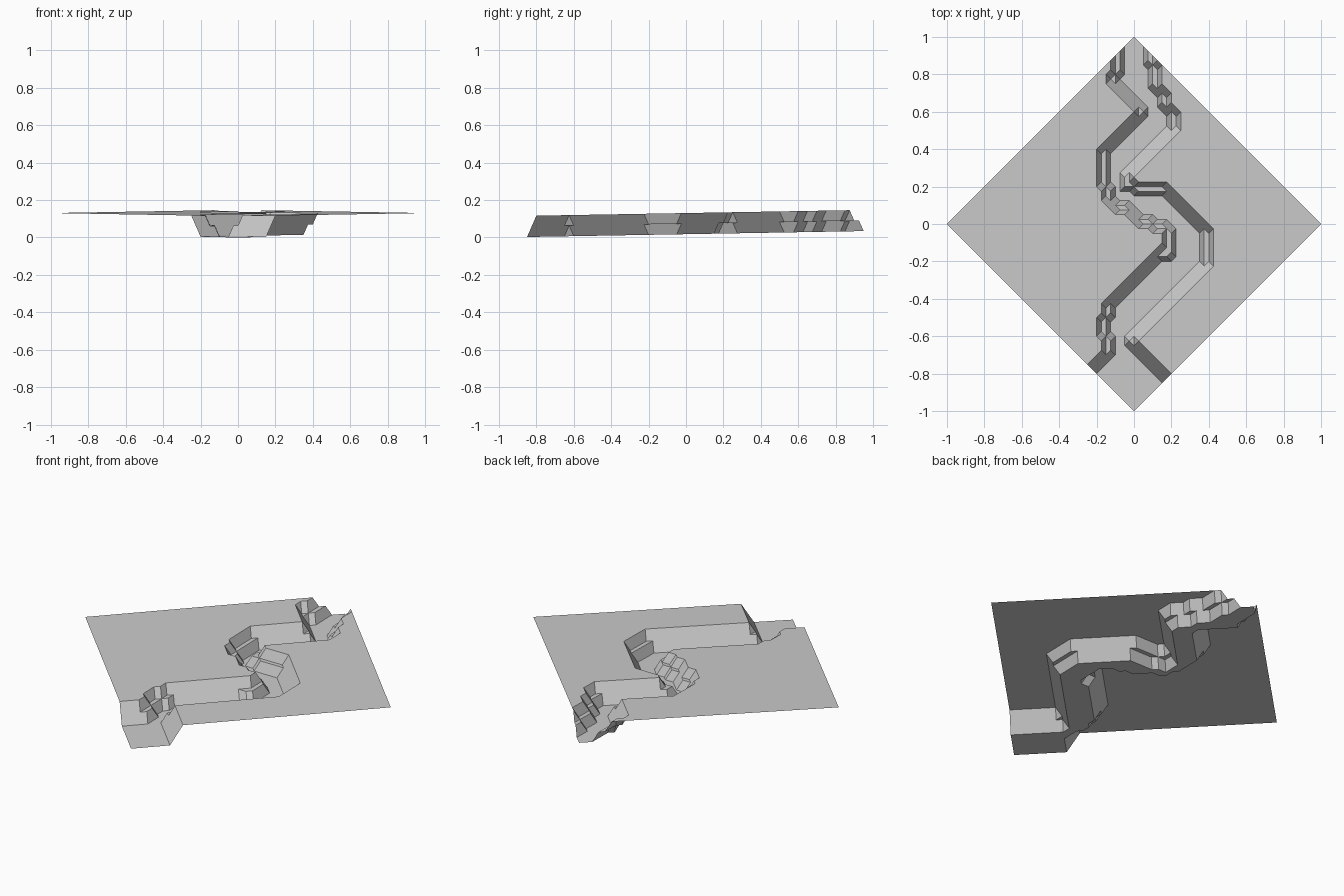
import bpy, bmesh, math

if "Cube" in bpy.data.objects:
    bpy.data.objects.remove(bpy.data.objects["Cube"])

N = 40            # cells along each side of the diamond tile
RAMP = 2          # bank width in cells
DEPTH = 0.113     # bank height
TILT = 0.0175     # gentle fall towards the front

# outline of the river bed, left bank from back to front, then right bank back again
left = [(-.10, 1.1), (-.06, .88), (-.08, .78), (.07, .59), (-.13, .38), (-.13, .2),
        (-.09, .13), (0, .07), (.15, .01), (.22, -.05), (.22, -.14), (0, -.31),
        (-.1, -.42), (-.13, -.5), (-.13, -.61), (-.1, -.67), (-.3, -.9)]
right = [(0, -1.2), (.3, -.96), (-.03, -.62), (0, -.58), (.33, -.26), (.36, -.2),
         (.35, -.02), (.2, .13), (.14, .16), (0, .16), (-.05, .2), (-.05, .27),
         (.05, .37), (.2, .52), (.2, .58), (.15, .65), (.1, .74), (.07, .9), (.1, 1.1)]
outline = left + right


def in_river(x, y):
    inside = False
    for (ax, ay), (bx, by) in zip(outline, outline[1:] + outline[:1]):
        if (ay > y) != (by > y) and x < ax + (y - ay) * (bx - ax) / (by - ay):
            inside = not inside
    return inside


def place(i, j):
    return (i - j) / N, (i + j) / N - 1


# stepped bed on the diagonal grid (padded so banks run cleanly off the tile)
pad = range(-RAMP, N + RAMP + 1)
bed = {(i, j) for i in pad for j in pad if in_river(place(i, j)[0] + .0007, place(i, j)[1] + .0011)}


def level(i, j):
    for r in range(RAMP):
        if any((i + a, j + b) in bed for a in range(-r, r + 1) for b in range(-r, r + 1)):
            return r / RAMP
    return 1.0


# ground surface with sunken river channel
bm = bmesh.new()
verts = {}
for i in range(N + 1):
    for j in range(N + 1):
        x, y = place(i, j)
        verts[i, j] = bm.verts.new((x, y, TILT * (y + 1) + DEPTH * level(i, j)))
for i in range(N):
    for j in range(N):
        bm.faces.new([verts[i, j], verts[i + 1, j], verts[i + 1, j + 1], verts[i, j + 1]])

# split the folded bank cells, then merge flat areas into large faces
folded = []
for f in bm.faces:
    a, b, c, d = [v.co for v in f.verts]
    if abs(a.z + c.z - b.z - d.z) > 1e-4:
        folded.append(f)
bmesh.ops.triangulate(bm, faces=folded)
bmesh.ops.dissolve_limit(bm, angle_limit=math.radians(0.5), verts=bm.verts[:], edges=bm.edges[:])
bm.normal_update()

mesh = bpy.data.meshes.new("river_ground")
bm.to_mesh(mesh)
bm.free()
ground = bpy.data.objects.new("river_ground", mesh)
bpy.context.collection.objects.link(ground)
